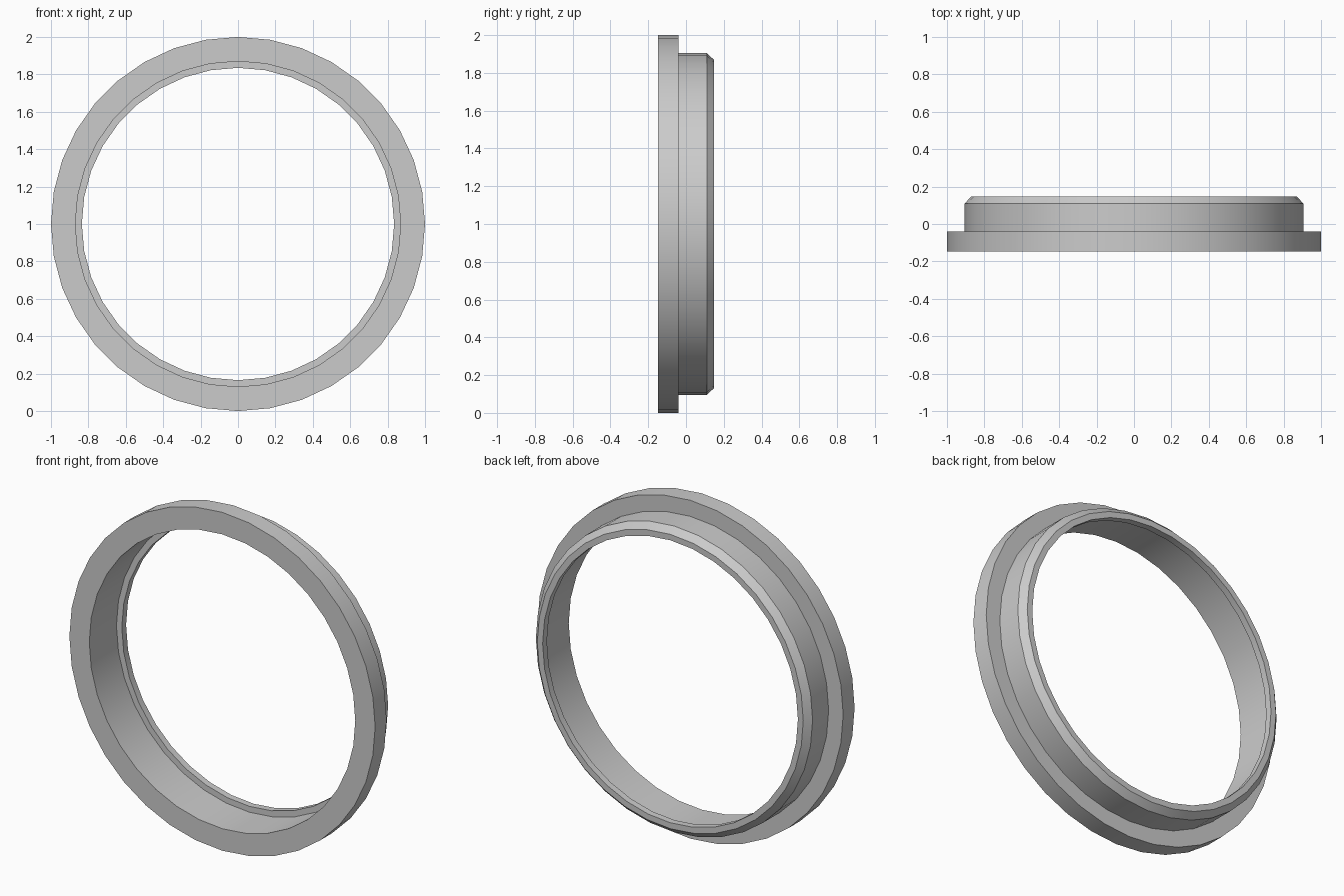
import bpy, bmesh, math

if "Cube" in bpy.data.objects:
    bpy.data.objects.remove(bpy.data.objects["Cube"], do_unlink=True)

SEGMENTS = 36

# Plain grey material
grey = bpy.data.materials.new("plain grey")
grey.use_nodes = True
colour = (0.6, 0.6, 0.6, 1)
grey.diffuse_color = colour
grey.node_tree.nodes["Principled BSDF"].inputs["Base Color"].default_value = colour

# Ring cross-section as (radius, y): flange, sleeve, chamfer, inner lip, bore
profile = [(1.0, -0.147), (1.0, -0.04), (0.905, -0.04), (0.905, 0.11),
           (0.87, 0.147), (0.835, 0.147), (0.835, 0.107), (0.87, 0.107),
           (0.87, -0.147)]

# Revolve the section around the y axis
bm = bmesh.new()
rings = []
for i in range(SEGMENTS):
    a = math.tau * i / SEGMENTS
    rings.append([bm.verts.new((r * math.cos(a), y, 1 + r * math.sin(a)))
                  for r, y in profile])
n = len(profile)
for i in range(SEGMENTS):
    here, after = rings[i], rings[(i + 1) % SEGMENTS]
    for j in range(n):
        k = (j + 1) % n
        bm.faces.new((here[j], here[k], after[k], after[j]))
bmesh.ops.recalc_face_normals(bm, faces=bm.faces)

mesh = bpy.data.meshes.new("flanged_ring")
bm.to_mesh(mesh)
bm.free()
mesh.materials.append(grey)
ring = bpy.data.objects.new("flanged_ring", mesh)
bpy.context.collection.objects.link(ring)

# Smooth around the ring, crisp along the section corners
bpy.ops.object.select_all(action="DESELECT")
ring.select_set(True)
bpy.context.view_layer.objects.active = ring
bpy.ops.object.shade_smooth_by_angle(angle=math.radians(30))
